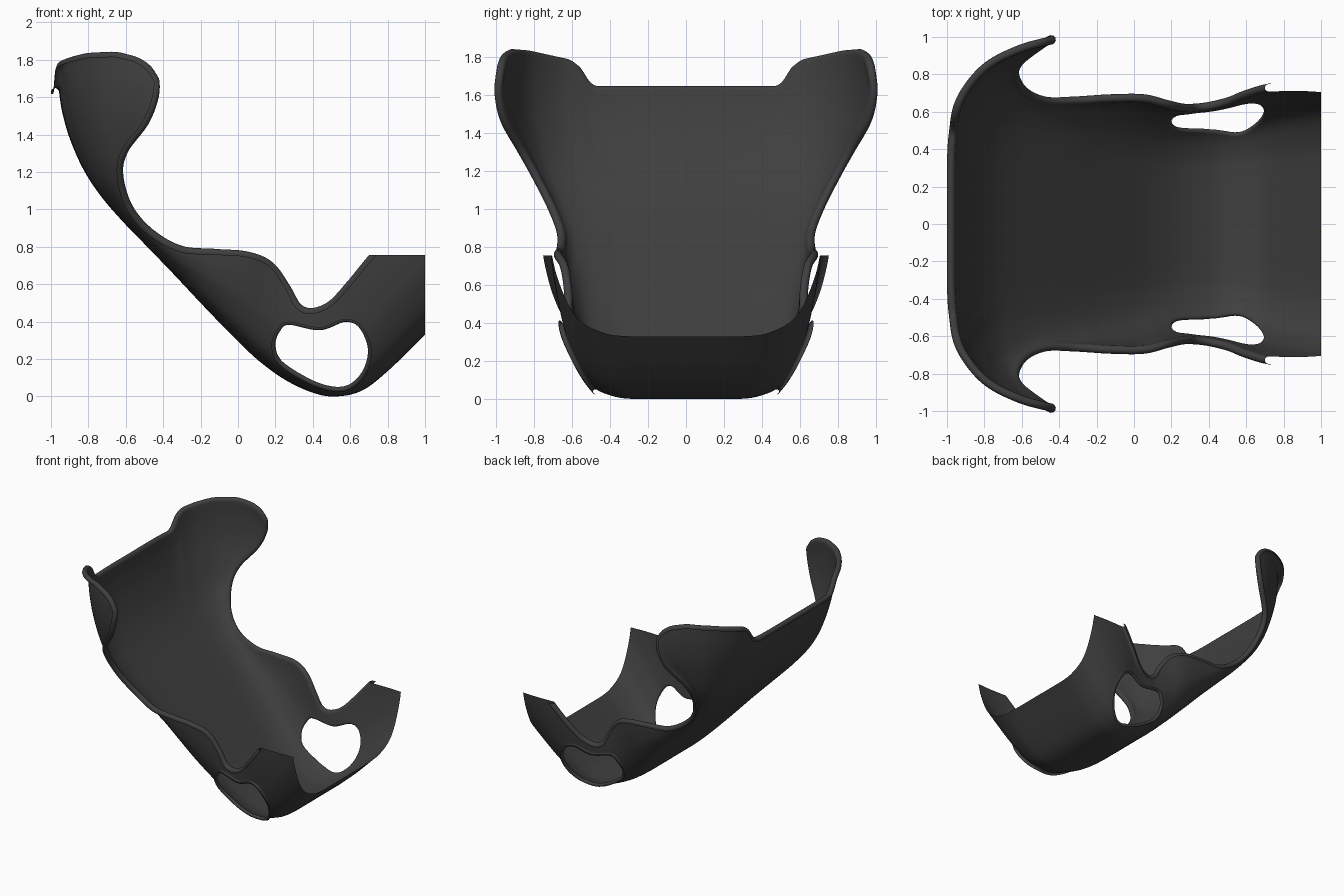
import bpy, bmesh, math
from mathutils import Vector
from mathutils.geometry import intersect_line_line_2d

if "Cube" in bpy.data.objects:
    bpy.data.objects.remove(bpy.data.objects["Cube"])

# Stations along the shell: spine x, spine z, rim x, rim z, rim half width
STATIONS = [
    (-.957, 1.63, -.44, 1.69, .96), (-.94, 1.52, -.44, 1.60, .965), (-.90, 1.38, -.49, 1.47, .935),
    (-.83, 1.22, -.60, 1.32, .85), (-.74, 1.08, -.63, 1.19, .775), (-.63, .95, -.575, 1.02, .69),
    (-.50, .815, -.46, .885, .64), (-.35, .66, -.30, .79, .64), (-.20, .50, -.12, .77, .65),
    (-.05, .345, .05, .755, .65), (.10, .20, .17, .70, .62), (.25, .09, .26, .58, .60),
    (.40, .02, .33, .475, .60), (.52, 0, .41, .455, .61), (.66, .03, .51, .50, .635),
    (.80, .135, .61, .61, .675), (1.0, .33, .74, .77, .71), (1.25, .58, 1.0, 1.05, .74),
    (1.5, .83, 1.3, 1.3, .76)]
# Cross-sections (width fraction, wall fraction): upper back and lower seat
UPPER = [(0, 0), (.3, 0), (.5, .02), (.68, .09), (.85, .33), (.95, .67), (1, 1)]
LOWER = [(0, 0), (.4, 0), (.62, .03), (.81, .15), (.93, .42), (.98, .7), (1, 1)]
# Height of the top edge against width fraction
TOP = [(0, 1.63), (.5, 1.63), (.54, 1.655), (.59, 1.735), (.64, 1.77), (.72, 1.787),
       (.85, 1.815), (.94, 1.822), (.975, 1.795), (.99, 1.755), (1, 1.69)]
# Side opening in front view
HOLE = [(.205, .27), (.225, .345), (.28, .385), (.44, .358), (.57, .40), (.65, .365),
        (.692, .25), (.655, .135), (.56, .067), (.42, .088), (.25, .185)]


def spline(pts, n, closed=False):
    """Catmull-Rom samples, n per span."""
    m, out = len(pts), []
    for i in range(m if closed else m - 1):
        ids = [i - 1, i, i + 1, i + 2]
        ids = [k % m if closed else min(max(k, 0), m - 1) for k in ids]
        a, b, c, d = (pts[k] for k in ids)
        for s in range(n):
            t = s / n
            out.append(tuple(.5 * (2 * q + (r - p) * t + (2 * p - 5 * q + 4 * r - w) * t * t
                                   + (3 * q - p - 3 * r + w) * t ** 3)
                             for p, q, r, w in zip(a, b, c, d)))
    return out if closed else out + [tuple(pts[-1])]


def lerp_table(tab, x):
    for (x0, y0), (x1, y1) in zip(tab, tab[1:]):
        if x <= x1:
            return y0 + (y1 - y0) * (x - x0) / (x1 - x0)
    return tab[-1][1]


def smooth_top(x):
    return sum(lerp_table(TOP, min(1, max(0, x + k * .012 * min(1, (1 - x) * 20))))
               for k in (-1, -.5, 0, .5, 1)) / 5


# Shell half (y < 0) as a lofted grid
bm = bmesh.new()
rows = spline(STATIONS, 9)
up, low = spline(UPPER, 10), spline(LOWER, 10)
grid = []
for i, (px, pz, rx, rz, w) in enumerate(rows):
    s = i / 9
    mix = min(1, max(0, (s - 2) / 6))
    fade = max(0, 1 - s / 4) ** 1.5
    line = []
    for (ya, fa), (yb, fb) in zip(up, low):
        q, f = ya + (yb - ya) * mix, fa + (fb - fa) * mix
        q, f = max(0, q), max(0, f)
        bump = smooth_top(q) - (1.63 + .06 * f)
        line.append(bm.verts.new((px + (rx - px) * f, -w * q, pz + (rz - pz) * f + bump * fade)))
    grid.append(line)
for r0, r1 in zip(grid, grid[1:]):
    for j in range(len(r0) - 1):
        bm.faces.new((r0[j], r1[j], r1[j + 1], r0[j + 1]))

# Side opening: split crossed edges, connect them and drop the faces inside
cx, cz = .45, .23
hole = [(cx + (x - cx) * 1.06, cz + (z - cz) * 1.09) for x, z in spline(HOLE, 10, True)]


def inside(co):
    x, z, hit = co.x, co.z, False
    if not (.1 < x < .8 and 0 < z < .5):
        return False
    for (x0, z0), (x1, z1) in zip(hole, hole[1:] + hole[:1]):
        if (z0 > z) != (z1 > z) and x < x0 + (x1 - x0) * (z - z0) / (z1 - z0):
            hit = not hit
    return hit


state = {v: inside(v.co) for v in bm.verts}
cuts = []
for e in [e for e in bm.edges if state[e.verts[0]] != state[e.verts[1]]]:
    a, b = e.verts
    lo, hi = 0.0, 1.0
    for _ in range(14):
        mid = (lo + hi) / 2
        if inside(a.co.lerp(b.co, mid)) == state[a]:
            lo = mid
        else:
            hi = mid
    cuts.append(bmesh.utils.edge_split(e, a, min(.98, max(.02, lo)))[1])
bmesh.ops.connect_verts(bm, verts=cuts)
bmesh.ops.delete(bm, geom=[f for f in bm.faces if inside(f.calc_center_median())], context='FACES')
bmesh.ops.remove_doubles(bm, verts=[v for v in cuts if v.is_valid], dist=.004)
bm.normal_update()

# Rolled lip along every free edge, curling outward
edges = [e for e in bm.edges if e.is_boundary
         and not all(v.co.y > -1e-5 for v in e.verts) and not all(v.co.x > 1.15 for v in e.verts)]
links = {}
for e in edges:
    for v in e.verts:
        links.setdefault(v, []).append(e.other_vert(v))
STEPS, frames, rings = 8, {}, {}
for v, near in links.items():
    n = v.normal.copy()
    tan = (near[0].co - (near[1].co if len(near) > 1 else v.co)).normalized()
    away = v.co - sum((f.calc_center_median() for f in v.link_faces), Vector()) / len(v.link_faces)
    t = tan.cross(n).normalized()
    if t.dot(away) < 0:
        t = -t
    r = .014 if .15 < v.co.x < .75 and v.co.z < .44 else .022
    frames[v] = (n, t, r)
for v, (n, t, r) in frames.items():
    rings[v] = [v]
    for k in range(1, STEPS + 1):
        a = math.radians(200) * k / STEPS
        rings[v].append(bm.verts.new(v.co + t * r * math.sin(a) + n * r * (1 - math.cos(a))))
for e in edges:
    a, b = e.verts
    if e.link_loops[0].vert != a:
        a, b = b, a
    for k in range(STEPS):
        bm.faces.new((rings[b][k], rings[a][k], rings[a][k + 1], rings[b][k + 1]))

# Flat trims at the front end
def trim(co, no, faces):
    geom = set(faces)
    for f in faces:
        geom.update(f.edges)
        geom.update(f.verts)
    bmesh.ops.bisect_plane(bm, geom=list(geom), plane_co=co, plane_no=no, clear_outer=True)


trim((1, 0, 0), (1, 0, 0), list(bm.faces))
trim((0, 0, .755), (0, 0, 1), [f for f in bm.faces if f.calc_center_median().x > .5])

mesh = bpy.data.meshes.new("seat_shell")
bm.to_mesh(mesh)
bm.free()
shell = bpy.data.objects.new("seat_shell", mesh)
bpy.context.collection.objects.link(shell)
mat = bpy.data.materials.new("charcoal")
mat.diffuse_color = (.05, .05, .05, 1)
mat.use_nodes = True
mat.node_tree.nodes["Principled BSDF"].inputs["Base Color"].default_value = mat.diffuse_color
mesh.materials.append(mat)
bpy.context.view_layer.objects.active = shell
shell.select_set(True)
bpy.ops.object.shade_smooth_by_angle(angle=math.radians(50))

# Mirror to the other side
mod = shell.modifiers.new("mirror", 'MIRROR')
mod.use_axis = (False, True, False)
mod.merge_threshold = .0005
